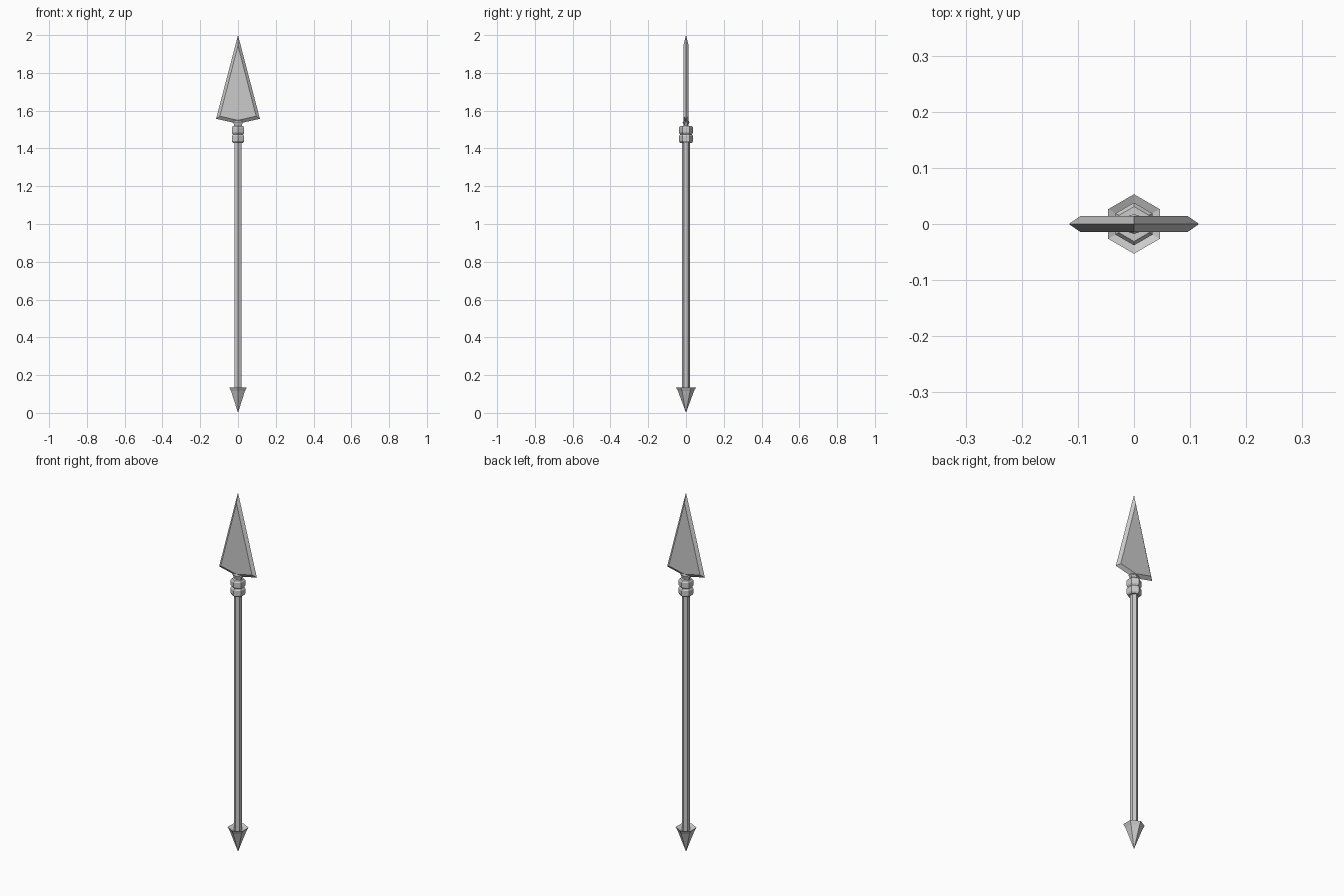
import bpy, bmesh, math

if "Cube" in bpy.data.objects:
    bpy.data.objects.remove(bpy.data.objects["Cube"])


def add_object(name, bm):
    bmesh.ops.recalc_face_normals(bm, faces=bm.faces[:])
    me = bpy.data.meshes.new(name)
    bm.to_mesh(me)
    bm.free()
    ob = bpy.data.objects.new(name, me)
    bpy.context.collection.objects.link(ob)
    return ob


def hex_lathe(name, profile, sx=1.0, sy=1.0):
    """Six-sided turned part from (radius, z) pairs, corners pointing along y."""
    bm = bmesh.new()
    rings = []
    for r, z in profile:
        if r == 0:
            rings.append([bm.verts.new((0, 0, z))])
        else:
            rings.append([bm.verts.new((sx * r * math.sin(i * math.pi / 3),
                                        sy * r * math.cos(i * math.pi / 3), z))
                          for i in range(6)])
    for a, b in zip(rings, rings[1:]):
        for i in range(6):
            j = (i + 1) % 6
            quad = [a[i % len(a)], a[j % len(a)], b[j % len(b)], b[i % len(b)]]
            bm.faces.new(list(dict.fromkeys(quad)))
    for ring in (rings[0], rings[-1]):
        if len(ring) > 1:
            bm.faces.new(ring)
    return add_object(name, bm)


# Shaft
hex_lathe("shaft", [(0.02, 0.10), (0.02, 1.45)])

# Butt spike with a cupped, flared rim
hex_lathe("butt_spike", [(0, 0), (0.042, 0.115), (0.053, 0.135), (0.02, 0.122)])

# Two chamfered collar rings under the blade
for i, z in enumerate((1.43, 1.475)):
    hex_lathe(f"collar_ring_{i + 1}",
              [(0.031, z), (0.038, z + 0.009), (0.038, z + 0.036), (0.031, z + 0.045)])

# Flattened neck joining collar and blade
hex_lathe("neck", [(0.022, 1.51), (0.024, 1.525), (0.032, 1.54), (0.02, 1.553)], 1.0, 0.55)

# Blade: sharp outer edge at y = 0, flat faces on both sides
outer = [(0, 2.0), (0.116, 1.557), (0, 1.531)]
inner = [(0, 1.945), (0.096, 1.571), (0, 1.549)]


def outline(bm, pts, y):
    full = pts + [(-x, z) for x, z in reversed(pts[1:-1])]
    return [bm.verts.new((x, y, z)) for x, z in full]


bm = bmesh.new()
edge = outline(bm, outer, 0)
for y in (-0.014, 0.014):
    flat = outline(bm, inner, y)
    bm.faces.new(flat[:3])
    bm.faces.new([flat[2], flat[3], flat[0]])
    for i in range(4):
        j = (i + 1) % 4
        bm.faces.new([edge[i], edge[j], flat[j], flat[i]])
add_object("blade", bm)
